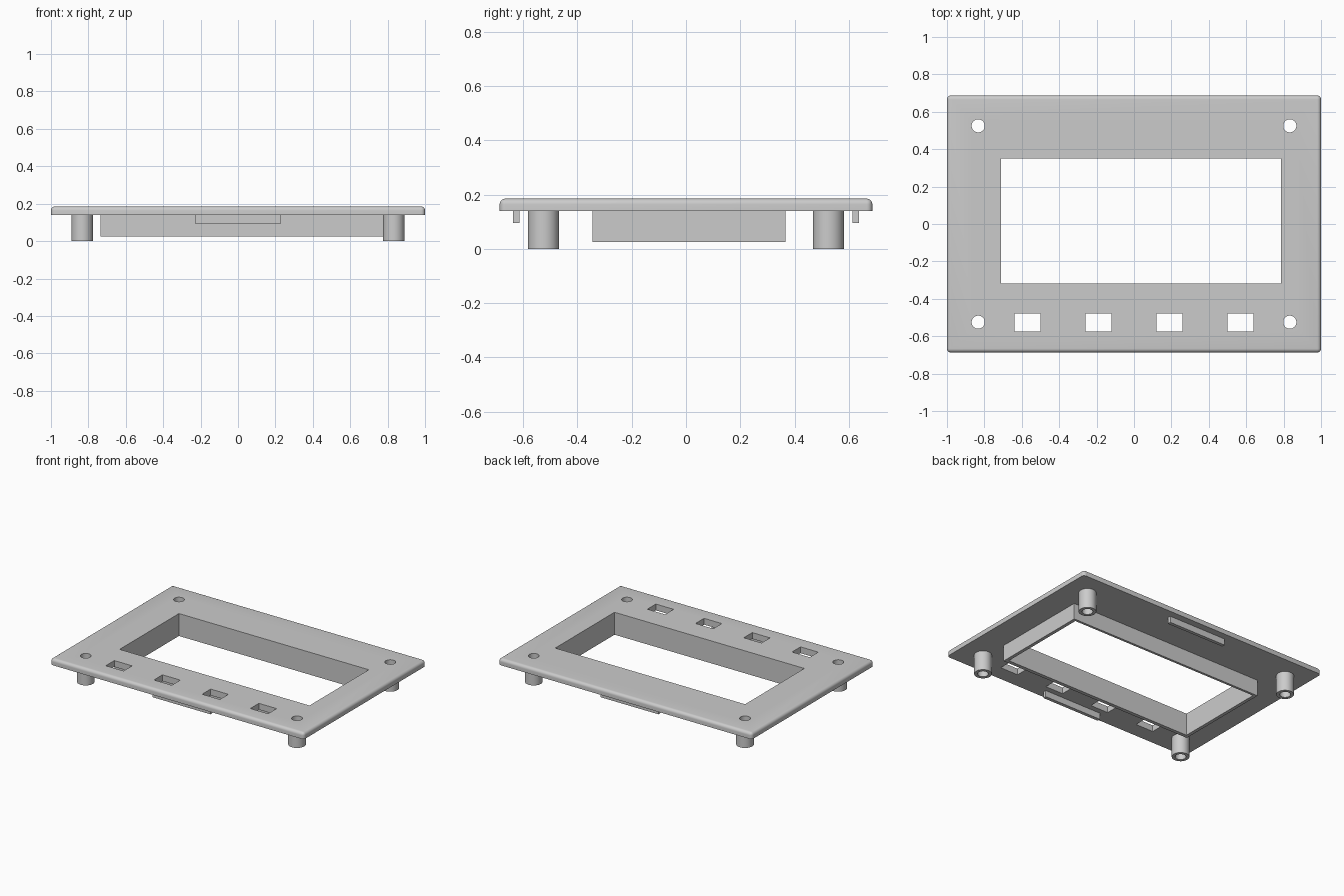
import bpy, bmesh, math
from mathutils import Matrix, Vector

if "Cube" in bpy.data.objects:
    bpy.data.objects.remove(bpy.data.objects["Cube"])

grey = bpy.data.materials.new("plain grey")
grey.use_nodes = True
grey.diffuse_color = (0.6, 0.6, 0.6, 1)
grey.node_tree.nodes["Principled BSDF"].inputs["Base Color"].default_value = (0.6, 0.6, 0.6, 1)

HALF_Y = 0.687
UNDER, TOP = 0.14, 0.185
WINDOW = (-0.71, 0.787, -0.319, 0.349)      # x0, x1, y0, y1
RIM = (-0.734, 0.811, -0.345, 0.366)
POST_X, POST_Y, POST_R, HOLE_R = 0.833, 0.525, 0.057, 0.035
SIDES = 48


def finish(name, bm):
    bmesh.ops.recalc_face_normals(bm, faces=bm.faces)
    mesh = bpy.data.meshes.new(name)
    bm.to_mesh(mesh)
    bm.free()
    mesh.materials.append(grey)
    obj = bpy.data.objects.new(name, mesh)
    bpy.context.collection.objects.link(obj)
    return obj


def smooth(obj):
    bpy.ops.object.select_all(action='DESELECT')
    obj.select_set(True)
    bpy.context.view_layer.objects.active = obj
    bpy.ops.object.shade_smooth_by_angle(angle=math.radians(35))


def add_box(bm, x0, x1, y0, y1, z0, z1):
    size = Matrix.Diagonal((x1 - x0, y1 - y0, z1 - z0, 1))
    centre = Vector((x0 + x1, y0 + y1, z0 + z1)) / 2
    bmesh.ops.create_cube(bm, size=1, matrix=Matrix.Translation(centre) @ size)


def rectangle(x0, x1, y0, y1):
    return [(x0, y0), (x1, y0), (x1, y1), (x0, y1)]


def circle(cx, cy, r):
    turns = [math.tau * i / SIDES for i in range(SIDES)]
    return [(cx + r * math.cos(a), cy + r * math.sin(a)) for a in turns]


def sleeve(name, outer, inner, z0, z1):
    """Hollow wall, open where it meets the plate."""
    bm = bmesh.new()
    loops = [[bm.verts.new((x, y, z)) for x, y in ring]
             for ring, z in ((outer, z1), (outer, z0), (inner, z0), (inner, z1))]
    n = len(outer)
    for a, b in zip(loops, loops[1:]):
        for i in range(n):
            j = (i + 1) % n
            bm.faces.new((a[i], a[j], b[j], b[i]))
    return finish(name, bm)


# Face plate with rounded upper and corner edges
bm = bmesh.new()
add_box(bm, -1, 1, -HALF_Y, HALF_Y, UNDER, TOP)
round_edges = [e for e in bm.edges if any(v.co.z > UNDER + 0.01 for v in e.verts)]
bmesh.ops.bevel(bm, geom=round_edges, offset=0.021, segments=6, profile=0.5, affect='EDGES')
plate = finish("face_plate", bm)

# Openings: display window, four button slots, four screw holes
posts = [(sx * POST_X, sy * POST_Y) for sx in (-1, 1) for sy in (-1, 1)]
bm = bmesh.new()
add_box(bm, *WINDOW, 0, 0.4)
for x in (-0.57, -0.19, 0.19, 0.57):
    add_box(bm, x - 0.07, x + 0.07, -0.575, -0.479, 0, 0.4)
for x, y in posts:
    bmesh.ops.create_cone(bm, cap_ends=True, segments=SIDES, radius1=HOLE_R, radius2=HOLE_R,
                          depth=0.4, matrix=Matrix.Translation((x, y, 0.2)))
cutter = finish("opening_cutter", bm)
cutter.hide_render = True
mod = plate.modifiers.new("openings", 'BOOLEAN')
mod.operation, mod.solver, mod.object = 'DIFFERENCE', 'EXACT', cutter
bpy.context.view_layer.objects.active = plate
bpy.ops.object.modifier_apply(modifier=mod.name)
bpy.data.objects.remove(cutter)
smooth(plate)

# Deep rim below the window
sleeve("window_rim", rectangle(*RIM), rectangle(*WINDOW), 0.025, UNDER)

# Hollow mounting posts
for x, y in posts:
    name = ("back" if y > 0 else "front") + ("_left" if x > 0 else "_right") + "_post"
    smooth(sleeve(name, circle(x, y, POST_R), circle(x, y, HOLE_R), 0, UNDER))

# Locating tabs near the front and back edges
for name, y in (("front_tab", -0.626), ("back_tab", 0.626)):
    bm = bmesh.new()
    add_box(bm, -0.229, 0.229, y - 0.012, y + 0.012, 0.095, UNDER)
    finish(name, bm)
